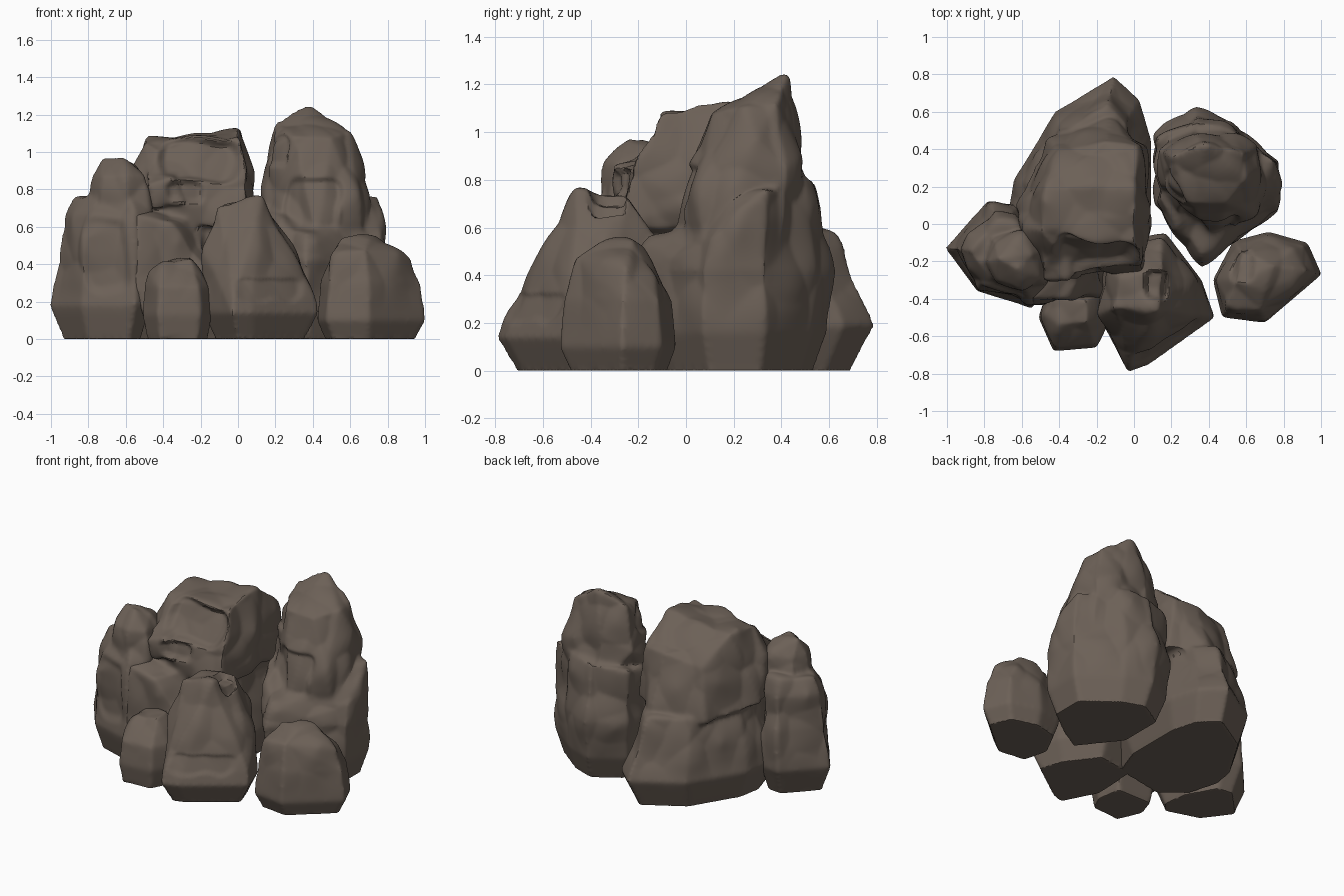
import bpy, bmesh
from mathutils import Vector, noise

stone = bpy.data.materials.new("brown_stone")
stone.diffuse_color = (0.15, 0.118, 0.095, 1)


def rings(outline, levels):
    """Stack scaled copies of a plan outline: levels are (z, scale, dx, dy)."""
    cx = sum(p[0] for p in outline) / len(outline)
    cy = sum(p[1] for p in outline) / len(outline)
    return [(cx + (x - cx) * s + dx, cy + (y - cy) * s + dy, z)
            for z, s, dx, dy in levels for x, y in outline]


def smooth(t):
    t = min(max(t, 0), 1)
    return t * t * (3 - 2 * t)


def rock(name, parts, dents=(), rough=0.025):
    """Fuse convex chunks into one boulder, soften it, press dents and roughen."""
    bm = bmesh.new()
    for pts in parts:
        chunk = bmesh.new()
        for p in pts:
            chunk.verts.new(p)
        res = bmesh.ops.convex_hull(chunk, input=chunk.verts[:])
        junk = {g for g in res["geom_interior"] + res["geom_unused"]
                if isinstance(g, bmesh.types.BMVert)}
        bmesh.ops.delete(chunk, geom=list(junk), context='VERTS')
        bmesh.ops.recalc_face_normals(chunk, faces=chunk.faces[:])
        tmp = bpy.data.meshes.new("chunk")
        chunk.to_mesh(tmp)
        chunk.free()
        bm.from_mesh(tmp)
        bpy.data.meshes.remove(tmp)
    mesh = bpy.data.meshes.new(name)
    bm.to_mesh(mesh)
    bm.free()
    ob = bpy.data.objects.new(name, mesh)
    bpy.context.collection.objects.link(ob)
    rm = ob.modifiers.new("fuse", 'REMESH')
    rm.mode = 'VOXEL'
    rm.voxel_size = 0.014
    sm = ob.modifiers.new("soften", 'SMOOTH')
    sm.iterations = 4
    deps = bpy.context.evaluated_depsgraph_get()
    ob.data = bpy.data.meshes.new_from_object(ob.evaluated_get(deps))
    ob.modifiers.clear()
    ob.data.name = name
    moved = []
    for v in ob.data.vertices:
        p, n = v.co.copy(), v.normal.copy()
        if p.z < 0.012:
            moved.append(Vector((p.x, p.y, 0)))
            continue
        # Low noise for bulges, cell distance for creased facets
        fade = smooth((p.z - 0.12) / 0.3)
        s = Vector((p.x * 5, p.y * 5, p.z * 3.5)) + noise.noise_vector(p * 4) * 0.3
        cell = 0.42 - noise.voronoi(s)[0][0]
        q = p + n * rough * fade * (0.8 * noise.noise(p * 3.1) + 1.6 * cell)
        w = p + noise.noise_vector(p * 7) * 0.025
        for centre, half, push in dents:
            d = sum(abs((w[i] - centre[i]) / half[i]) ** 4 for i in range(3)) ** 0.25
            q += Vector(push) * smooth((1.1 - d) / 0.3)
        q.z = max(q.z, 0)
        moved.append(q)
    for v, q in zip(ob.data.vertices, moved):
        v.co = q
    ob.data.materials.clear()
    ob.data.materials.append(stone)
    bpy.context.view_layer.objects.active = ob
    ob.select_set(True)
    sm = ob.modifiers.new("settle", 'SMOOTH')
    sm.iterations = 2
    bpy.ops.object.modifier_apply(modifier=sm.name)
    bpy.ops.object.shade_smooth_by_angle(angle=0.6)
    ob.select_set(False)


# Tall back-left boulder: broad body, sloping upper block, front ledges
big = [(-.11, .785), (.03, .66), (.09, .45), (.09, .0), (0, -.25), (-.42, -.33),
       (-.6, -.18), (-.67, .06), (-.64, .24), (-.42, .6)]
rock("big_left_boulder", [
    rings(big, [(0, .84, 0, 0), (.19, 1.01, 0, 0), (.38, .9, 0, -.01), (.58, .78, 0, -.03)]),
    [(-.56, -.24, .6), (.03, -.27, .6), (.09, .0, .7), (.08, .42, .58), (-.12, .57, .56),
     (-.46, .45, .55), (-.64, .1, .6), (-.58, -.02, .88), (-.46, -.25, .86), (.05, -.23, .85),
     (.08, .1, .82), (-.51, -.04, 1.07), (-.44, -.13, 1.03), (.01, -.1, 1.09), (.01, .2, 1.13),
     (.01, .06, 1.125), (-.48, .2, 1.08), (.02, .42, .95), (-.15, .46, .96), (-.4, .4, .9)],
    [(-.56, -.44, .3), (-.13, -.4, .15), (-.14, -.38, .35), (-.2, -.1, .3), (-.56, -.1, .3),
     (-.55, -.4, .66), (-.36, -.4, .62), (-.18, -.3, .5), (-.52, -.15, .7), (-.2, -.15, .66),
     (-.5, -.42, .1), (-.2, -.1, .1)],
    [(-.5, -.2, .9), (-.48, -.3, .82), (-.36, -.3, .86), (-.3, -.1, .97), (-.5, 0, .97),
     (-.45, -.28, .7), (-.3, -.28, .72)]],
    [((-.2, -.15, .96), (.21, .22, .11), (0, .045, -.01)),
     ((-.28, -.25, .78), (.1, .2, .05), (0, .03, 0))], 0.03)

# Right boulder: tilted shoulder (low in front, high behind) and a peaked column
right = [(.1, .1), (.1, .48), (.33, .62), (.52, .55), (.79, .34), (.79, .06),
         (.55, -.12), (.36, -.23)]
rock("peaked_right_boulder", [
    rings(right, [(0, .78, 0, 0), (.16, .93, 0, 0), (.42, 1, 0, 0)]) +
    [(.12, .14, .7), (.12, .45, .76), (.33, .56, .8), (.53, .5, .8), (.75, .34, .76),
     (.77, .1, .56), (.57, -.09, .48), (.36, -.16, .56)],
    [(.17, .1, .5), (.42, -.13, .5), (.69, .06, .5), (.68, .42, .5), (.34, .54, .6),
     (.13, .2, .75), (.12, .4, .87), (.42, -.03, .74), (.63, .06, .78), (.66, .3, .97),
     (.66, .42, .85), (.52, .49, .9), (.3, .5, .95), (.18, .2, 1.03), (.2, .36, 1.16),
     (.3, .1, 1.09), (.5, .1, 1.08), (.6, .24, 1.11), (.59, .38, 1.12), (.38, .43, 1.25),
     (.37, .32, 1.2)]],
    [((.4, -.05, .72), (.15, .2, .15), (0, .03, 0)),
     ((.2, .08, 1.0), (.07, .2, .08), (.015, .02, 0))], 0.034)

# Front middle boulder with a hollow near its crown
front = [(-.18, -.5), (-.03, -.79), (.08, -.75), (.43, -.5), (.36, -.3), (.17, -.05), (-.16, -.1)]
rock("front_middle_boulder", [
    rings(front, [(0, .78, 0, 0), (.14, 1.01, 0, 0), (.22, .96, 0, .01)]) +
    [(-.19, -.48, .48), (.0, -.67, .34), (.36, -.46, .3), (.34, -.3, .38), (.14, -.08, .5),
     (-.16, -.2, .5), (-.11, -.45, .71), (-.08, -.28, .72), (.13, -.46, .765), (.16, -.24, .74),
     (.27, -.34, .56)]],
    [((.13, -.32, .74), (.07, .08, .12), (0, 0, -.05)),
     ((.15, -.62, .26), (.2, .15, .06), (-.005, .012, 0))])

# Low right boulder
low = [(.42, -.3), (.53, -.09), (.72, -.04), (.93, -.1), (1.005, -.27), (.7, -.53), (.47, -.5)]
rock("low_right_boulder", [
    rings(low, [(0, .83, 0, 0), (.1, 1, 0, 0), (.3, .93, 0, 0)]) +
    [(.5, -.44, .45), (.68, -.47, .48), (.92, -.25, .43), (.85, -.13, .4), (.57, -.14, .5),
     (.54, -.3, .56), (.74, -.22, .56), (.7, -.36, .54)]],
    [((.56, -.2, .52), (.08, .1, .1), (0, 0, -.03))])

# Left boulder carrying a knob
left = [(-1.01, -.13), (-.78, .12), (-.64, .1), (-.5, -.15), (-.47, -.36), (-.55, -.45), (-.84, -.36)]
rock("left_boulder", [
    rings(left, [(0, .77, 0, 0), (.18, 1.01, 0, 0), (.45, .94, .01, 0), (.66, .84, .02, 0),
                 (.76, .65, .02, 0)]),
    rings([(-.81, -.2), (-.76, -.08), (-.6, -.04), (-.48, -.14), (-.48, -.3), (-.6, -.36), (-.74, -.32)],
          [(.6, 1.05, 0, 0), (.8, 1, 0, 0), (.87, .9, 0, 0)]) +
    [(-.73, -.18, .98), (-.62, -.24, .97), (-.54, -.16, .94)]],
    [((-.7, -.36, .45), (.12, .15, .2), (0, .02, 0))], 0.032)

# Small front-left stone
small = [(-.51, -.5), (-.43, -.68), (-.2, -.66), (-.14, -.54), (-.17, -.35), (-.46, -.35)]
rock("small_front_stone", [
    rings(small, [(0, .88, 0, 0), (.13, 1.01, 0, 0), (.28, .95, 0, .01)]) +
    [(-.48, -.48, .36), (-.4, -.54, .42), (-.25, -.53, .44), (-.25, -.4, .45), (-.42, -.38, .42)]])
